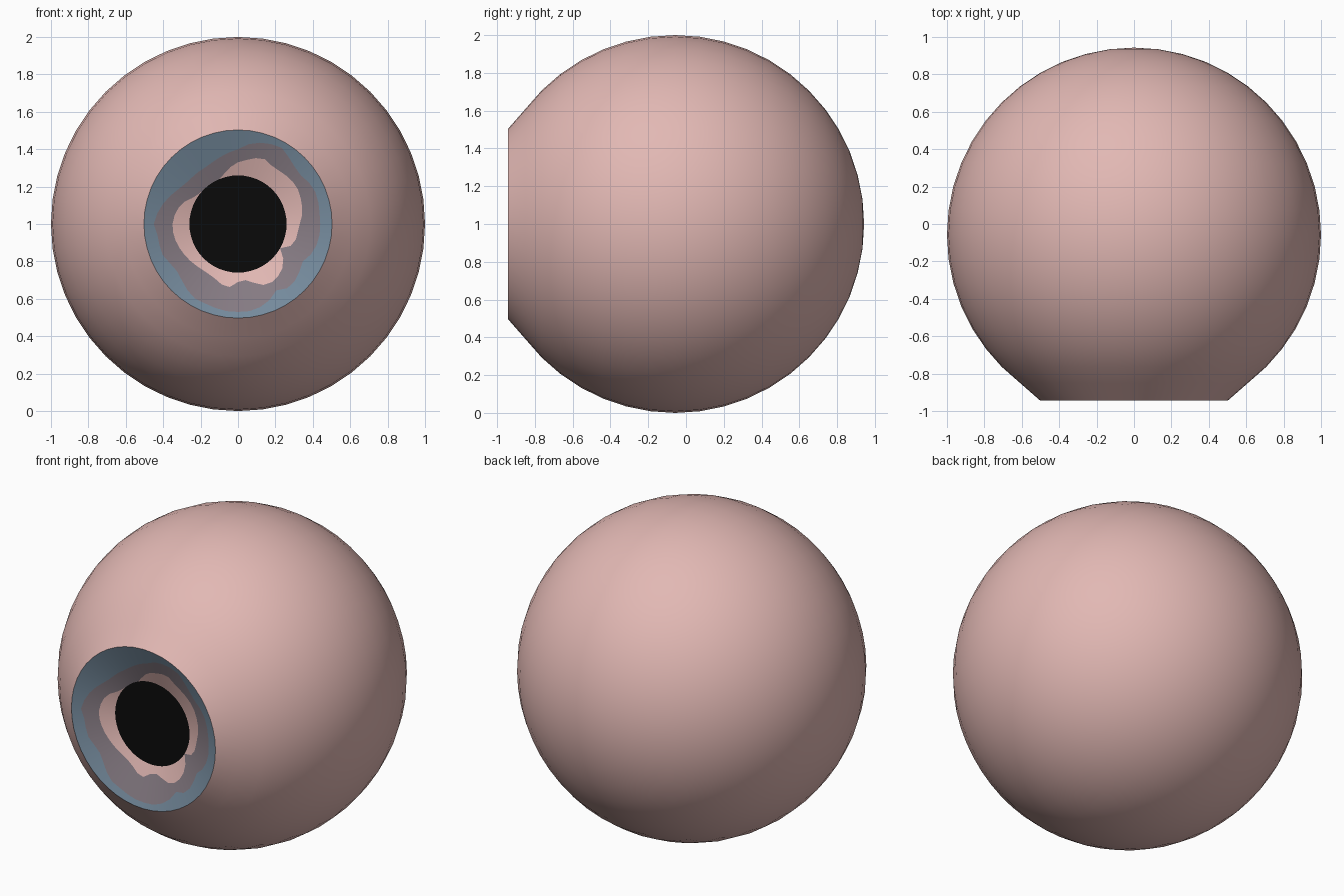
import bpy
import bmesh
from math import sin, cos, pi

SEGMENTS = 48
CENTRE_Y = -0.057
FRONT_Y = -0.943
RIM_R = 0.503
PUPIL_R = 0.26
PUPIL_DEPTH = 0.089

default_cube = bpy.data.objects.get("Cube")
if default_cube:
    bpy.data.objects.remove(default_cube, do_unlink=True)


def make_material(name, colour):
    mat = bpy.data.materials.new(name)
    mat.use_nodes = True
    rgba = (*colour, 1.0)
    mat.diffuse_color = rgba
    shader = mat.node_tree.nodes["Principled BSDF"]
    shader.inputs["Base Color"].default_value = rgba
    shader.inputs["Roughness"].default_value = 0.6
    return mat


pink = make_material("pale pink", (0.76, 0.48, 0.455))
blue = make_material("slate blue", (0.18, 0.26, 0.34))
mauve = make_material("grey mauve", (0.24, 0.2, 0.23))
black = make_material("pupil black", (0.003, 0.003, 0.003))


def circle(radius, y):
    """Ring of points around the eye axis."""
    angles = [2 * pi * i / SEGMENTS for i in range(SEGMENTS)]
    return [(radius * cos(a), y, 1 + radius * sin(a)) for a in angles]


def iris_ring(radii):
    """Wavy ring lying on the sunken cone of the iris."""
    points = []
    for i in range(SEGMENTS):
        t = i / SEGMENTS * len(radii)
        k = int(t)
        r0, r1 = radii[k], radii[(k + 1) % len(radii)]
        r = (r0 + (r1 - r0) * (t - k)) / 100
        a = 2 * pi * i / SEGMENTS
        y = FRONT_Y + PUPIL_DEPTH * (RIM_R - r) / (RIM_R - PUPIL_R)
        points.append((r * cos(a), y, 1 + r * sin(a)))
    return points


def skin(name, rings, materials):
    """Bridge rings from back to front, one material per band."""
    bm = bmesh.new()
    rows = [[bm.verts.new(p) for p in ring] for ring in rings]
    for band, (row, following) in enumerate(zip(rows, rows[1:])):
        for i in range(SEGMENTS):
            j = (i + 1) % SEGMENTS
            face = bm.faces.new((row[i], row[j], following[j], following[i]))
            face.material_index = min(band, len(materials) - 1)
            face.smooth = True
    # Merge points that meet at a pole or at the pupil edge
    bmesh.ops.remove_doubles(bm, verts=bm.verts, dist=0.0001)
    mesh = bpy.data.meshes.new(name)
    bm.to_mesh(mesh)
    bm.free()
    for mat in materials:
        mesh.materials.append(mat)
    obj = bpy.data.objects.new(name, mesh)
    bpy.context.collection.objects.link(obj)
    return obj


# Eyeball: sphere open at the front, its last ring drawn out to a flat rim
step = 2 * pi / SEGMENTS
shell = [circle(sin(k * step), CENTRE_Y + cos(k * step)) for k in range(20)]
shell.append(circle(RIM_R, FRONT_Y))
skin("eyeball", shell, [pink])

# Iris: blue edge, mauve middle and ragged pink centre (radii in hundredths)
blue_edge = [44, 44, 45, 44, 42, 44, 47, 46, 44, 40, 38, 36,
             35, 35, 35, 37, 40, 43, 45, 43, 44, 42, 41, 44,
             46, 46, 47, 47, 47, 45, 41, 44, 42, 40, 43, 44]
pink_edge = [33, 35, 36, 37, 37, 36, 36, 38, 35, 33, 30, 26,
             26, 26, 26, 28, 32, 34, 35, 35, 34, 33, 32, 31,
             31, 32, 35, 31, 30, 35, 36, 35, 32, 26, 32, 32]
pupil_y = FRONT_Y + PUPIL_DEPTH
pupil_rim = circle(PUPIL_R, pupil_y)
skin("iris",
     [circle(RIM_R, FRONT_Y), iris_ring(blue_edge), iris_ring(pink_edge), pupil_rim],
     [blue, mauve, pink])

# Pupil: flat black disc at the bottom of the iris
skin("pupil", [pupil_rim, circle(0, pupil_y)], [black])
